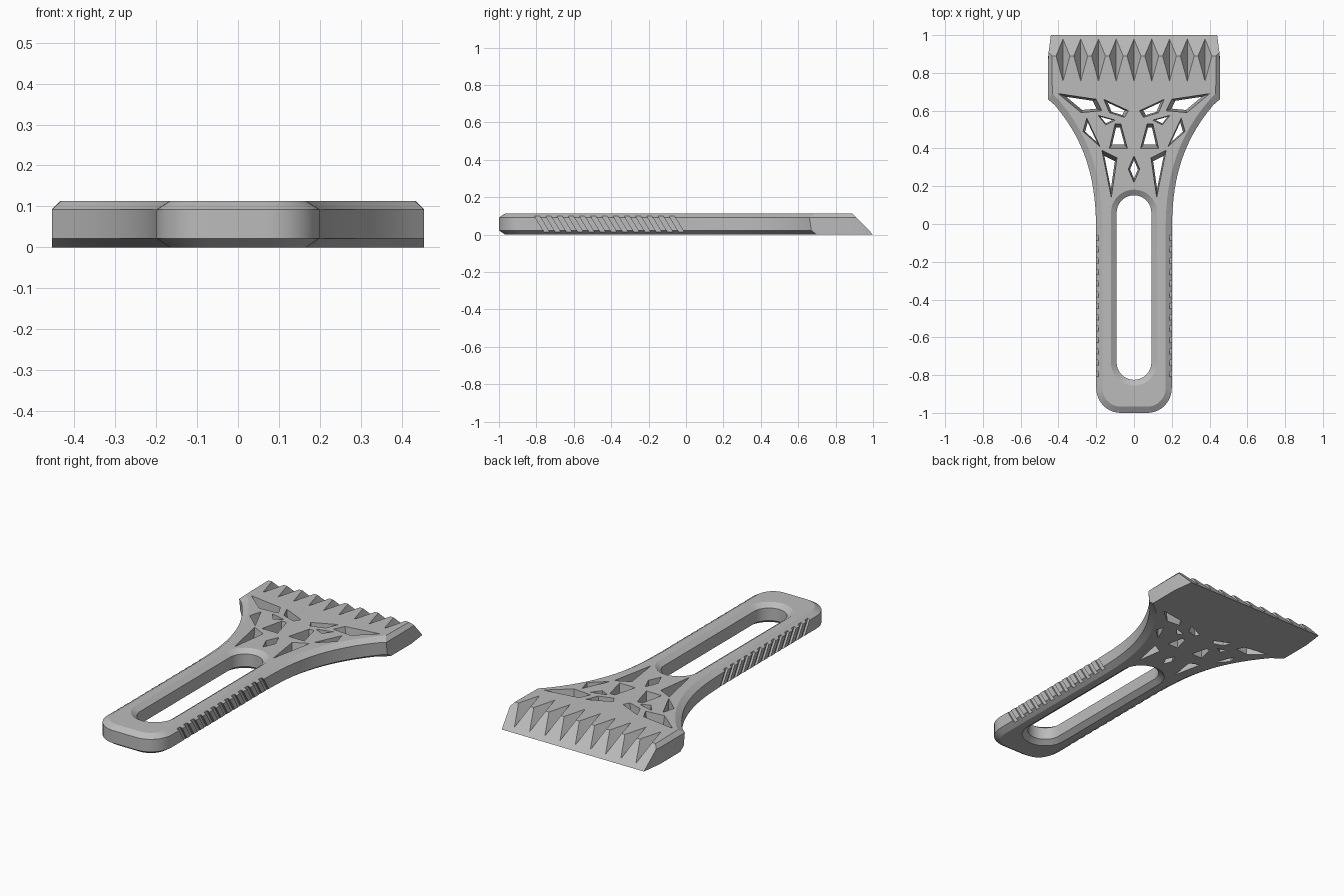
import bpy, bmesh, math
from mathutils import Vector

if "Cube" in bpy.data.objects:
    bpy.data.objects.remove(bpy.data.objects["Cube"])

grey = bpy.data.materials.new("plain grey")
grey.use_nodes = True
colour = (0.5, 0.5, 0.5, 1)
grey.diffuse_color = colour
grey.node_tree.nodes["Principled BSDF"].inputs["Base Color"].default_value = colour

TOP, CHAMFER = 0.113, 0.033
LEVELS = (0, 0.022, 0.092, TOP)


def loft(bm, rings):
    """Skin closed rings of equal length and cap both ends."""
    loops = [[bm.verts.new(p) for p in ring] for ring in rings]
    n = len(loops[0])
    for a, b in zip(loops, loops[1:]):
        for i in range(n):
            j = (i + 1) % n
            bm.faces.new((a[i], a[j], b[j], b[i]))
    bm.faces.new(loops[0][::-1])
    bm.faces.new(loops[-1])


def hull(bm, points):
    verts = [bm.verts.new(p) for p in points]
    made = bmesh.ops.convex_hull(bm, input=verts)
    spare = [v for v in made["geom_interior"] if isinstance(v, bmesh.types.BMVert)]
    bmesh.ops.delete(bm, geom=spare, context="VERTS")


def finish(bm, name):
    bmesh.ops.recalc_face_normals(bm, faces=bm.faces)
    mesh = bpy.data.meshes.new(name)
    bm.to_mesh(mesh)
    bm.free()
    mesh.materials.append(grey)
    obj = bpy.data.objects.new(name, mesh)
    bpy.context.collection.objects.link(obj)
    return obj


# Handle and flare outline, right half, from the rounded end up to the head
side = []
for i in range(11):
    a = math.radians(-90 + 9 * i)
    side.append(Vector((0.07 + 0.13 * math.cos(a), -0.87 + 0.13 * math.sin(a))))
for i in range(19):
    t = i / 19
    side.append(Vector((0.2 + 0.255 * t ** 2.8, -0.1 + 0.77 * t)))


def inset(points, d):
    out = []
    for i, p in enumerate(points):
        t = points[min(i + 1, len(points) - 1)] - points[max(i - 1, 0)]
        normal = Vector((t.y, -t.x)).normalized()
        if i == 0:
            normal = Vector((0, -1))
        out.append(p - normal * d)
    return out


# Blade head corners for each level: flare corner, side, sloping back edge
head = (
    ((0.455, 0.70), (0.455, 0.88), (0.44, 1.0)),
    ((0.455, 0.67), (0.455, 0.88), (0.443, 0.979)),
    ((0.455, 0.66), (0.455, 0.86), (0.452, 0.91)),
    ((0.432, 0.69), (0.435, 0.85), (0.435, 0.89)),
)
rings = []
for z, d, corners in zip(LEVELS, (CHAMFER, 0, 0, CHAMFER), head):
    half = [(p[0], p[1], z) for p in inset(side, d) + list(corners)]
    rings.append(half + [(-x, y, z) for x, y, z in reversed(half)])
bm = bmesh.new()
loft(bm, rings)
body = finish(bm, "scraper_body")

# Long handle slot, flared at both faces
bm = bmesh.new()
rings = []
for z, r in ((-0.011, 0.138), (0.022, 0.092), (0.092, 0.092), (0.124, 0.138)):
    ring = []
    for k in range(2):
        for i in range(17):
            a = math.pi * (k + i / 16)
            y = -0.733 if k else 0.06
            ring.append((r * math.cos(a), y + r * math.sin(a), z))
    rings.append(ring)
loft(bm, rings)
slot = finish(bm, "slot_cutter")

# Angular lattice openings, tapering towards the underside
openings = (
    ((0.40, 0.69), (0.20, 0.66), (0.17, 0.60), (0.28, 0.59)),
    ((0.16, 0.66), (0.03, 0.60), (0.05, 0.565), (0.13, 0.59)),
    ((0.19, 0.575), (0.10, 0.55), (0.15, 0.525)),
    ((0.25, 0.56), (0.18, 0.41), (0.27, 0.49)),
    ((0.10, 0.53), (0.07, 0.53), (0.035, 0.40), (0.13, 0.40)),
    ((0.17, 0.39), (0.09, 0.35), (0.12, 0.14)),
)
centre_opening = ((0, 0.36), (0.03, 0.29), (0, 0.22), (-0.03, 0.29))
bm = bmesh.new()


def opening(points):
    cx = sum(p[0] for p in points) / len(points)
    cy = sum(p[1] for p in points) / len(points)
    loft(bm, [[(cx + (x - cx) * s, cy + (y - cy) * s, z) for x, y in points]
              for z, s in ((-0.01, 0.67), (TOP + 0.01, 1.03))])


for s in (1, -1):
    for shape in openings:
        opening([(s * x, y) for x, y in shape])
opening(centre_opening)
lattice = finish(bm, "lattice_cutter")

# Pointed grooves that leave a row of teeth on the head
bm = bmesh.new()
for i in range(-4, 5):
    x = i * 0.094
    hull(bm, [(x, 0.75, 0.116), (x, 0.985, 0.02), (x - 0.042, 0.895, 0.12),
              (x + 0.042, 0.895, 0.12), (x, 0.87, 0.055), (x, 0.90, 0.14)])
teeth = finish(bm, "tooth_cutter")

# Slanted grip notches along both sides of the handle
bm = bmesh.new()
for s in (1, -1):
    for i in range(13):
        y = -0.77 + 0.06 * i
        hull(bm, [(s * x, y + w - k * 0.04, TOP / 2 + k * 0.066)
                  for x in (0.188, 0.24) for w in (-0.014, 0.014) for k in (-1, 1)])
notches = finish(bm, "notch_cutter")

# Cut everything out of the body
bpy.context.view_layer.objects.active = body
for cutter in (slot, lattice, teeth, notches):
    cutter.hide_render = True
    mod = body.modifiers.new(cutter.name, "BOOLEAN")
    mod.operation = "DIFFERENCE"
    mod.solver = "EXACT"
    mod.object = cutter
    bpy.ops.object.modifier_apply(modifier=mod.name)
    bpy.data.objects.remove(cutter)

bpy.ops.object.select_all(action="DESELECT")
body.select_set(True)
bpy.ops.object.shade_smooth_by_angle(angle=math.radians(25))
